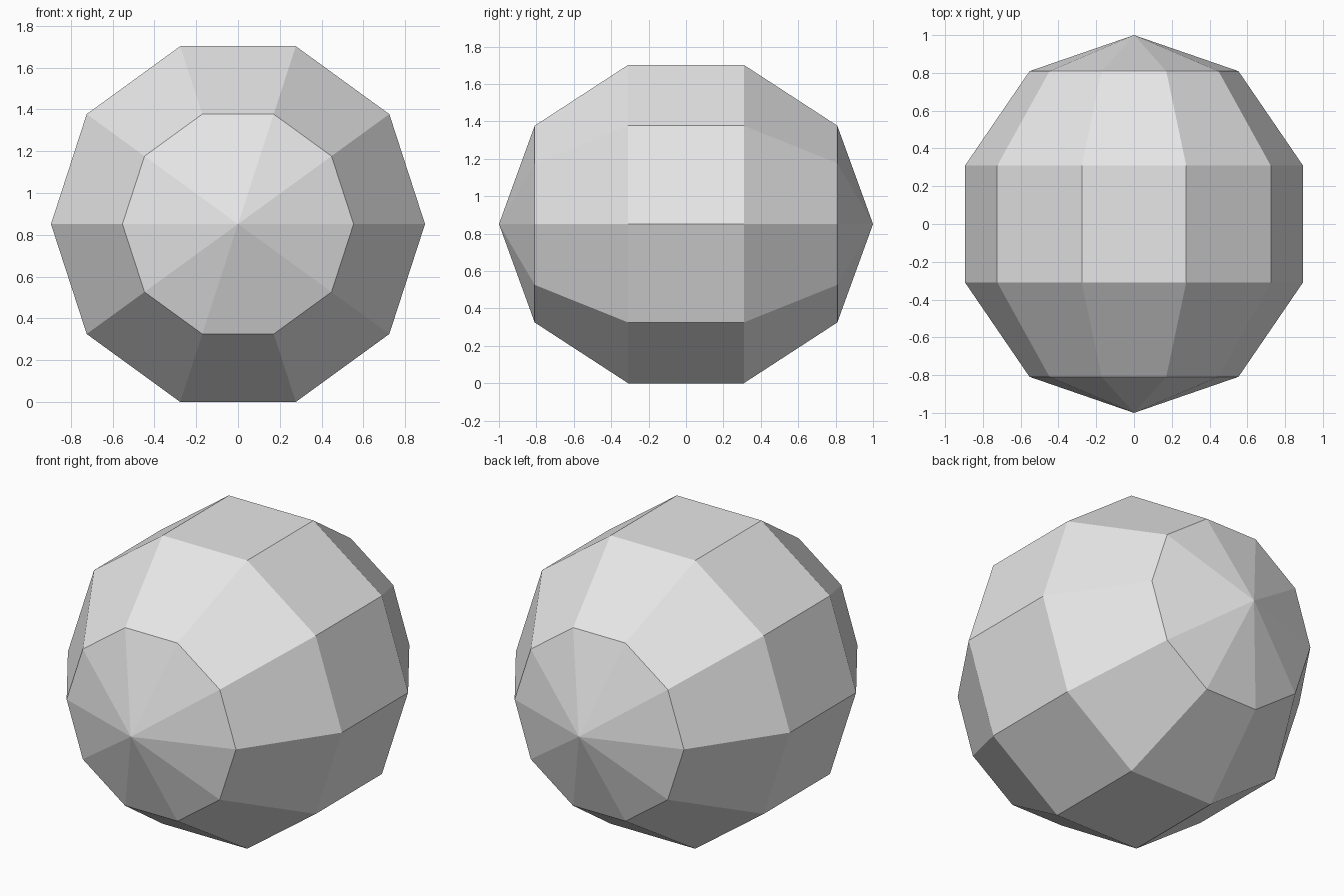
import bpy, math

cube = bpy.data.objects.get("Cube")
if cube:
    bpy.data.objects.remove(cube, do_unlink=True)

# Plain grey material
grey = bpy.data.materials.new("plain_grey")
grey.use_nodes = True
colour = (0.8, 0.8, 0.8, 1)
grey.diffuse_color = colour
grey.node_tree.nodes["Principled BSDF"].inputs["Base Color"].default_value = colour

# Faceted ball: ten sides, five bands, poles along y, slightly narrowed
WIDTH = 0.941
HEIGHT = WIDTH * math.sin(math.radians(36)) * math.sin(math.radians(72)) / math.sin(math.radians(36))
centre = WIDTH * math.sin(math.radians(72)) ** 2
bpy.ops.mesh.primitive_uv_sphere_add(segments=10, ring_count=5, radius=1)
ball = bpy.context.object
ball.name = "faceted_ball"
ball.scale = (WIDTH, WIDTH, 1)
ball.rotation_euler = (math.radians(90), 0, 0)
bpy.ops.object.transform_apply(location=False, rotation=True, scale=True)

# Turn about y so flat sides face up and down, then stand on the ground
lowest = min(v.co.z for v in ball.data.vertices)
widest = max(v.co.x for v in ball.data.vertices)
if -lowest > widest - 0.01:
    ball.rotation_euler = (0, math.radians(18), 0)
    bpy.ops.object.transform_apply(location=False, rotation=True, scale=False)
ball.location.z = -min(v.co.z for v in ball.data.vertices)
bpy.ops.object.transform_apply(location=True, rotation=False, scale=False)
bpy.ops.object.shade_flat()
ball.data.materials.append(grey)
